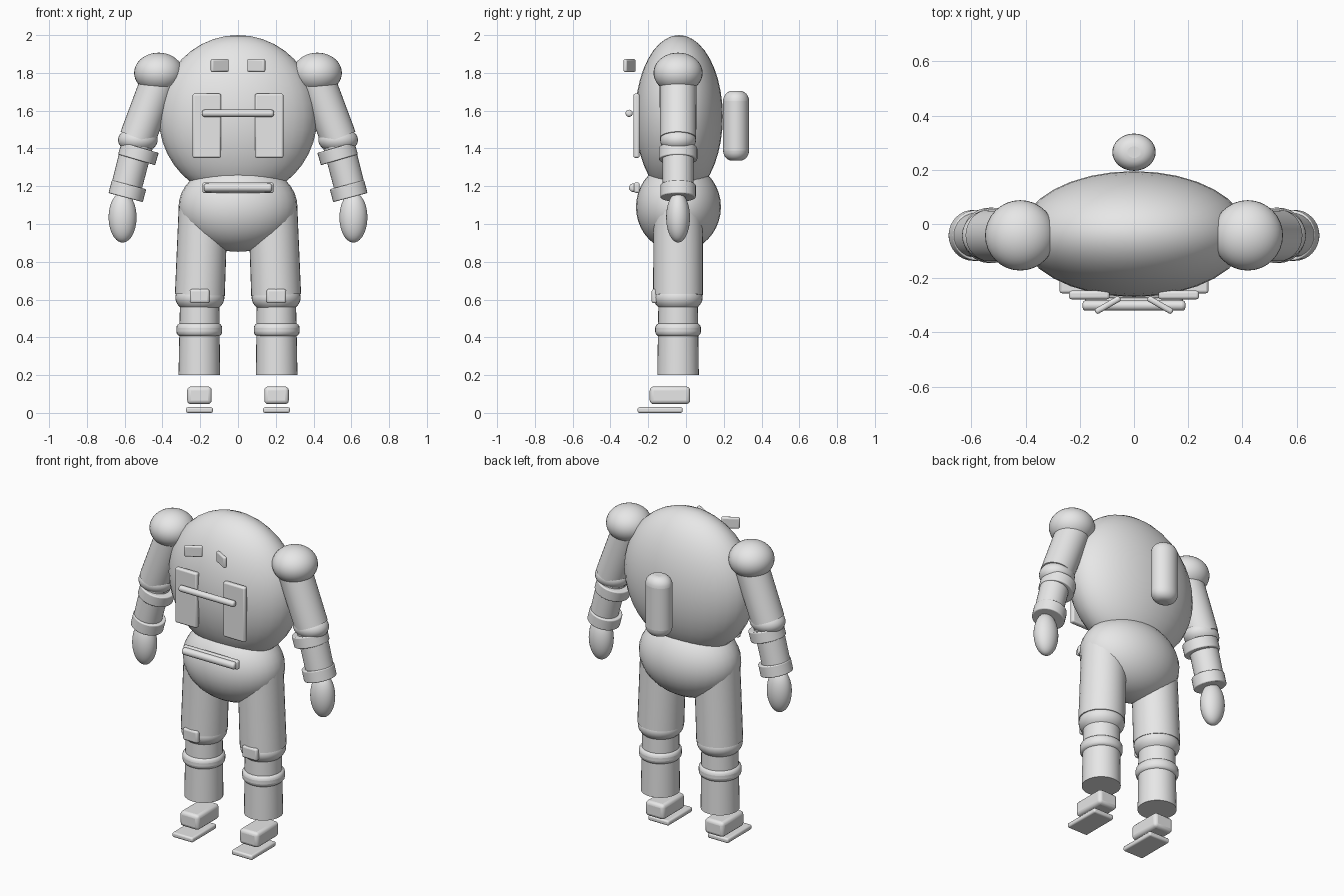
import bpy, math
from mathutils import Vector

if "Cube" in bpy.data.objects:
    bpy.data.objects.remove(bpy.data.objects["Cube"])

grey = bpy.data.materials.new("light_grey")
grey.diffuse_color = (0.8, 0.8, 0.8, 1)
grey.use_nodes = True
grey.node_tree.nodes["Principled BSDF"].inputs["Base Color"].default_value = grey.diffuse_color
Y = -0.042  # depth of the body centre line


def finish(name, bevel=0.0, segments=3):
    ob = bpy.context.object
    ob.name = name
    ob.data.materials.append(grey)
    bpy.ops.object.transform_apply(location=False, rotation=False, scale=True)
    if bevel:
        mod = ob.modifiers.new("Bevel", 'BEVEL')
        mod.width = bevel
        mod.segments = segments
        mod.limit_method = 'ANGLE'
    bpy.ops.object.shade_smooth_by_angle(angle=math.radians(40))
    return ob


def ball(name, loc, size, segs=32, rings=20):
    bpy.ops.mesh.primitive_uv_sphere_add(segments=segs, ring_count=rings, radius=1, location=loc)
    bpy.context.object.scale = size
    return finish(name)


def box(name, loc, size, bevel, turn=0.0):
    bpy.ops.mesh.primitive_cube_add(size=1, location=loc, rotation=(0, 0, turn))
    bpy.context.object.scale = size
    return finish(name, bevel)


def tube(name, a, b, r1, r2=None, bevel=0.0, segments=3):
    """Round limb running from point a (radius r1) to point b (radius r2)."""
    a, b = Vector(a), Vector(b)
    d = b - a
    bpy.ops.mesh.primitive_cone_add(vertices=32, radius1=r1, radius2=r2 or r1,
                                    depth=d.length, location=(a + b) / 2)
    bpy.context.object.rotation_euler = d.to_track_quat('Z', 'Y').to_euler()
    return finish(name, bevel, segments)


# Body
ball("torso", (0, -0.037, 1.568), (0.42, 0.232, 0.432))
ball("hips", (0, -0.04, 1.09), (0.315, 0.225, 0.237))

# Back tank
tank = tube("back_tank", (0, 0.265, 1.335), (0, 0.265, 1.705), 0.08, bevel=0.055, segments=6)
tank.scale.y = 0.86

# Chest bar and belt
tube("chest_bar", (-0.19, -0.301, 1.586), (0.19, -0.301, 1.586), 0.019, bevel=0.012)
box("belt_plate", (0, -0.26, 1.192), (0.376, 0.03, 0.055), 0.01)
tube("belt_bar", (-0.18, -0.28, 1.192), (0.18, -0.28, 1.192), 0.022, bevel=0.012)

for s, side in ((-1, "right"), (1, "left")):
    def at(x, z, y=Y):
        return (s * x, y, z)

    # Face and chest panels
    box(side + "_eye", at(0.097, 1.839, -0.299), (0.105, 0.022, 0.068), 0.009, -s * math.radians(30))
    box(side + "_chest_panel", at(0.165, 1.52, -0.262), (0.15, 0.032, 0.34), 0.01)

    # Arm
    ball(side + "_shoulder", at(0.42, 1.8), (0.13, 0.13, 0.107))
    tube(side + "_upper_arm", at(0.405, 1.79), at(0.532, 1.455), 0.098, 0.096)
    ball(side + "_elbow", at(0.53, 1.445), (0.105, 0.095, 0.07))
    tube(side + "_forearm", at(0.53, 1.43), at(0.602, 1.15), 0.083, 0.081)
    tube(side + "_elbow_band", at(0.518, 1.405), at(0.537, 1.34), 0.102, bevel=0.006)
    tube(side + "_wrist_band", at(0.577, 1.208), at(0.595, 1.14), 0.094, bevel=0.006)
    ball(side + "_hand", at(0.611, 1.035), (0.074, 0.063, 0.133))

    # Leg
    tube(side + "_thigh", at(0.184, 1.09), at(0.202, 0.625), 0.13, 0.132)
    ball(side + "_knee", at(0.202, 0.61), (0.13, 0.13, 0.085))
    box(side + "_knee_pad", at(0.203, 0.618, -0.165), (0.104, 0.034, 0.075), 0.012)
    tube(side + "_shin", at(0.203, 0.6), at(0.205, 0.2), 0.104, 0.11)
    tube(side + "_shin_band", at(0.205, 0.475), at(0.205, 0.405), 0.121, bevel=0.025, segments=4)

    # Foot
    box(side + "_boot", at(0.204, 0.093, -0.085), (0.13, 0.214, 0.093), 0.02)
    box(side + "_sole", at(0.204, 0.015, -0.137), (0.142, 0.238, 0.03), 0.01)
